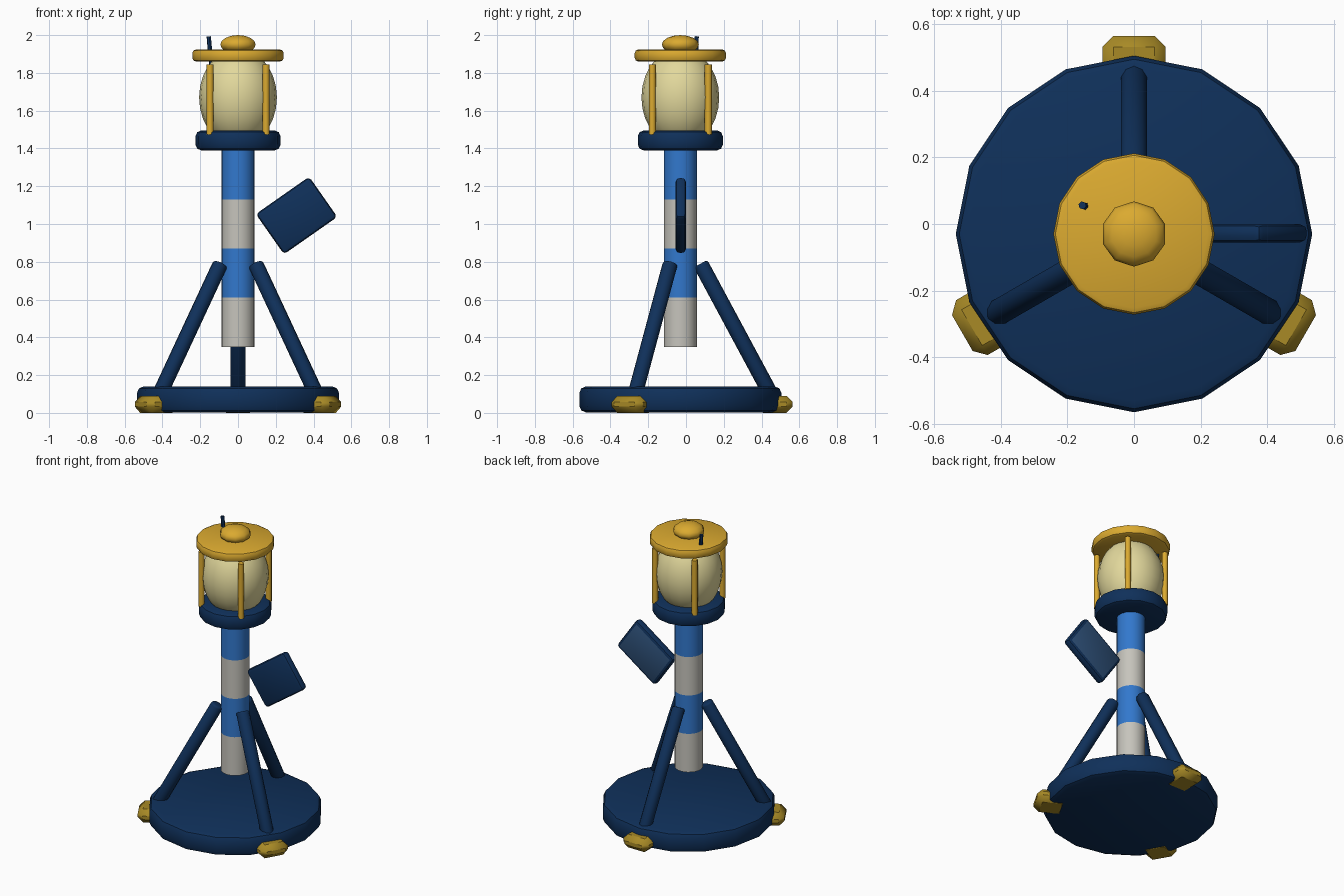
import bpy, bmesh, math
from mathutils import Vector, Matrix

if "Cube" in bpy.data.objects:
    bpy.data.objects.remove(bpy.data.objects["Cube"])

CY = -0.03  # y of the main axis


def mat(name, r, g, b):
    m = bpy.data.materials.new(name)
    lin = [((c / 255 + 0.055) / 1.055) ** 2.4 for c in (r, g, b)]
    m.diffuse_color = (*lin, 1)
    m.use_nodes = True
    m.node_tree.nodes["Principled BSDF"].inputs["Base Color"].default_value = m.diffuse_color
    return m


NAVY = mat("navy", 15, 48, 90)
BLUE = mat("blue", 50, 120, 205)
WHITE = mat("off_white", 198, 196, 188)
GOLD = mat("gold", 219, 170, 48)
BRASS = mat("dark_brass", 168, 138, 38)
LAMP = mat("lamp_cream", 226, 216, 156)
SLATE = mat("slate_blue", 46, 80, 120)


def finish(name, bm, mats, angle=38):
    """Smooth shading with sharp edges kept above the angle."""
    bm.normal_update()
    for f in bm.faces:
        f.smooth = True
    for e in bm.edges:
        e.smooth = len(e.link_faces) == 2 and e.calc_face_angle(0) < math.radians(angle)
    me = bpy.data.meshes.new(name)
    bm.to_mesh(me)
    bm.free()
    for m in mats:
        me.materials.append(m)
    ob = bpy.data.objects.new(name, me)
    bpy.context.collection.objects.link(ob)
    return ob


def lathe(name, profile, sides, mats, rule=None):
    """Closed solid of revolution about the main axis from (radius, z) points."""
    bm = bmesh.new()
    rings = [[bm.verts.new((r * math.cos(2 * math.pi * i / sides),
                            CY + r * math.sin(2 * math.pi * i / sides), z))
              for i in range(sides)] for r, z in profile]
    for a, b in zip(rings, rings[1:]):
        for i in range(sides):
            j = (i + 1) % sides
            bm.faces.new((a[i], a[j], b[j], b[i]))
    bm.faces.new(rings[0][::-1])
    bm.faces.new(rings[-1])
    if rule:
        for f in bm.faces:
            f.material_index = rule(f.calc_center_median().z)
    return finish(name, bm, mats)


def disc(name, r, z0, z1, b, sides, m):
    k = 0.3 * b
    return lathe(name, [(r - b, z0), (r - k, z0 + k), (r, z0 + b), (r, z1 - b),
                        (r - k, z1 - k), (r - b, z1)], sides, [m])


def rod(name, p0, p1, r, sides, m, bevel=0.0):
    p0, p1 = Vector(p0), Vector(p1)
    d = p1 - p0
    bm = bmesh.new()
    bmesh.ops.create_cone(bm, cap_ends=True, segments=sides, radius1=r, radius2=r, depth=d.length)
    if bevel:
        rim = [e for e in bm.edges if abs(e.verts[0].co.z - e.verts[1].co.z) < 1e-5]
        bmesh.ops.bevel(bm, geom=rim, offset=bevel, segments=2, profile=0.5, affect='EDGES')
    rot = d.to_track_quat('Z', 'Y').to_matrix().to_4x4()
    bm.transform(Matrix.Translation((p0 + p1) / 2) @ rot)
    return finish(name, bm, [m], 50)


def block(name, size, matrix, bevel, segments, mats, rule=None):
    bm = bmesh.new()
    bmesh.ops.create_cube(bm, size=1)
    bm.transform(Matrix.Diagonal((*size, 1)))
    bmesh.ops.bevel(bm, geom=bm.edges[:], offset=bevel, segments=segments,
                    profile=0.5, affect='EDGES')
    bm.normal_update()
    if rule:
        for f in bm.faces:
            f.material_index = rule(f.normal)
    bm.transform(matrix)
    return finish(name, bm, mats)


def ball(name, centre, rx, rz, u, v, m):
    bm = bmesh.new()
    bmesh.ops.create_uvsphere(bm, u_segments=u, v_segments=v, radius=1)
    bm.transform(Matrix.Translation(centre) @ Matrix.Diagonal((rx, rx, rz, 1)))
    return finish(name, bm, [m], 60)


# Base float
disc("base_disc", 0.535, 0.003, 0.14, 0.035, 16, NAVY)

# Three feet and three braces
for i, deg in enumerate((90, 210, 330)):
    a = math.radians(deg)
    ca, sa = math.cos(a), math.sin(a)
    place = Matrix.Translation((0, CY, 0)) @ Matrix.Rotation(a, 4, 'Z')
    block(f"foot_{i + 1}", (0.19, 0.19, 0.09),
          place @ Matrix.Translation((0.5, 0, 0.045)), 0.033, 1, [BRASS])
    rod(f"brace_{i + 1}", place @ Vector((0.478, 0, 0.1)), place @ Vector((0.107, 0, 0.79)),
        0.041, 10, NAVY, 0.012)

# Striped column, four equal bands
lathe("column", [(0.087, 0.35 + 0.26 * i) for i in range(5)], 24, [WHITE, BLUE],
      lambda z: min(3, max(0, int((z - 0.3501) / 0.26))) % 2)

# Lantern: gallery, lamp, posts, lid and cap
disc("lantern_gallery", 0.225, 1.39, 1.495, 0.03, 16, NAVY)
ball("lamp", (0, CY, 1.67), 0.206, 0.26, 20, 14, LAMP)
for i, (sx, sy) in enumerate(((1, 1), (-1, 1), (-1, -1), (1, -1))):
    x, y = 0.148 * sx, CY + 0.148 * sy
    rod(f"lantern_post_{i + 1}", (x, y, 1.475), (x, y, 1.845), 0.019, 8, GOLD)
disc("lantern_lid", 0.242, 1.86, 1.924, 0.02, 16, GOLD)
ball("lid_cap", (0, CY, 1.95), 0.098, 0.05, 10, 8, GOLD)

# Small aerial through the lid
rod("aerial", (-0.142, 0.052, 1.845), (-0.155, 0.056, 1.993), 0.012, 6, NAVY)

# Tilted side panel with a slate back face
block("side_panel", (0.345, 0.055, 0.26),
      Matrix.Translation((0.31, -0.028, 1.045)) @ Matrix.Rotation(math.radians(-35), 4, 'Y'),
      0.02, 2, [NAVY, SLATE], lambda n: 1 if n.y > 0.95 else 0)
